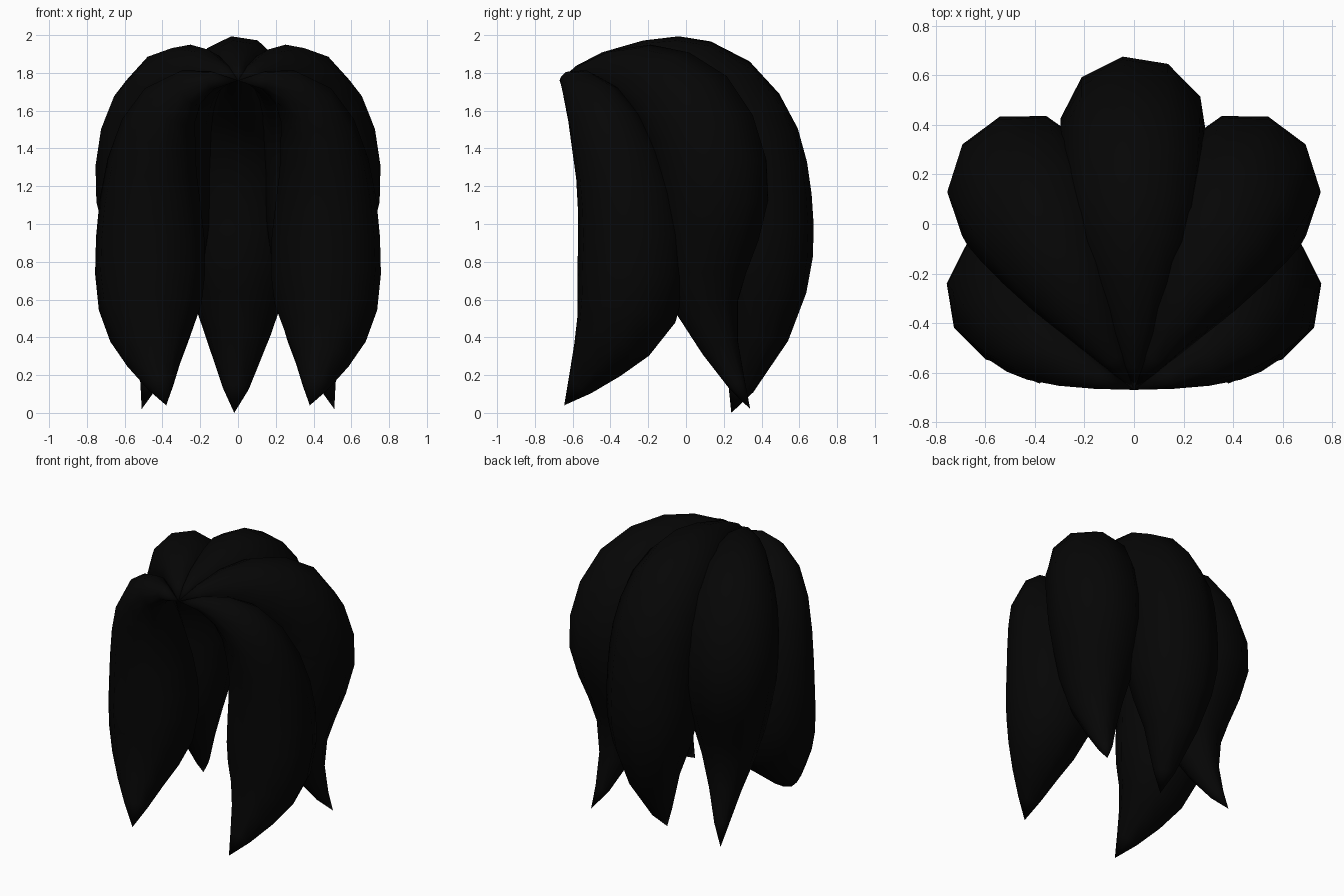
import bpy
import bmesh

cube = bpy.data.objects.get("Cube")
if cube:
    bpy.data.objects.remove(cube, do_unlink=True)

# Single soft black hair colour
black = bpy.data.materials.new("hair_black")
black.use_nodes = True
colour = (0.0017, 0.0017, 0.0017, 1.0)
black.diffuse_color = colour
bsdf = black.node_tree.nodes["Principled BSDF"]
bsdf.inputs["Base Color"].default_value = colour
bsdf.inputs["Roughness"].default_value = 0.8

# All locks grow from one parting point at the front of the crown
CROWN = (0, -0.67, 1.76, 0)

# Lock paths as (x, y, z, radius)
BACK = [CROWN, (0, -0.57, 1.80, 0.04), (0, -0.44, 1.82, 0.09), (0, -0.25, 1.81, 0.165),
        (0, -0.10, 1.775, 0.23), (0, 0.02, 1.735, 0.26), (0, 0.15, 1.65, 0.285),
        (0, 0.25, 1.53, 0.295), (0, 0.315, 1.40, 0.30), (0, 0.35, 1.27, 0.30),
        (0, 0.37, 1.13, 0.30), (0, 0.38, 0.98, 0.30), (0, 0.38, 0.82, 0.295),
        (0, 0.385, 0.64, 0.255), (0, 0.37, 0.41, 0.175), (-0.01, 0.29, 0.13, 0.07),
        (-0.02, 0.24, 0, 0)]
SIDE = [CROWN, (0.08, -0.54, 1.79, 0.06), (0.17, -0.39, 1.80, 0.125),
        (0.25, -0.25, 1.77, 0.19), (0.325, -0.11, 1.70, 0.245), (0.385, 0.01, 1.595, 0.285),
        (0.425, 0.09, 1.45, 0.305), (0.445, 0.135, 1.29, 0.31), (0.445, 0.145, 1.13, 0.305),
        (0.43, 0.125, 0.95, 0.275), (0.415, 0.10, 0.75, 0.23), (0.415, 0.11, 0.56, 0.175),
        (0.435, 0.18, 0.35, 0.105), (0.47, 0.27, 0.15, 0.048), (0.51, 0.34, 0.02, 0)]
FRONT = [CROWN, (0.14, -0.62, 1.76, 0.05), (0.26, -0.56, 1.72, 0.105),
         (0.36, -0.49, 1.63, 0.16), (0.42, -0.42, 1.49, 0.205), (0.455, -0.355, 1.31, 0.24),
         (0.465, -0.31, 1.12, 0.27), (0.465, -0.285, 0.93, 0.29), (0.465, -0.285, 0.74, 0.295),
         (0.465, -0.315, 0.56, 0.275), (0.46, -0.385, 0.41, 0.22), (0.44, -0.47, 0.28, 0.15),
         (0.41, -0.56, 0.15, 0.075), (0.38, -0.645, 0.04, 0)]


def lock(name, path, side=1):
    """Sweep a ten-sided tapered tube along the path and make it a mesh."""
    curve = bpy.data.curves.new(name, "CURVE")
    curve.dimensions = "3D"
    curve.bevel_depth = 1.0
    curve.bevel_resolution = 3
    spline = curve.splines.new("POLY")
    spline.points.add(len(path) - 1)
    for point, (x, y, z, r) in zip(spline.points, path):
        point.co = (x * side, y, z, 1)
        point.radius = r
        point.tilt = 0.16 * side
    temp = bpy.data.objects.new(name + "_path", curve)
    bpy.context.collection.objects.link(temp)
    deps = bpy.context.evaluated_depsgraph_get()
    mesh = bpy.data.meshes.new_from_object(temp.evaluated_get(deps))
    bpy.data.objects.remove(temp, do_unlink=True)

    # Weld the pointed ends and smooth the surface
    bm = bmesh.new()
    bm.from_mesh(mesh)
    bmesh.ops.remove_doubles(bm, verts=bm.verts, dist=0.0005)
    bmesh.ops.recalc_face_normals(bm, faces=bm.faces)
    for face in bm.faces:
        face.smooth = True
        face.material_index = 0
    bm.to_mesh(mesh)
    bm.free()
    mesh.materials.clear()
    mesh.materials.append(black)
    obj = bpy.data.objects.new(name, mesh)
    bpy.context.collection.objects.link(obj)


lock("back_lock", BACK)
for label, sign in (("left", 1), ("right", -1)):
    lock(label + "_side_lock", SIDE, sign)
    lock(label + "_front_lock", FRONT, sign)
